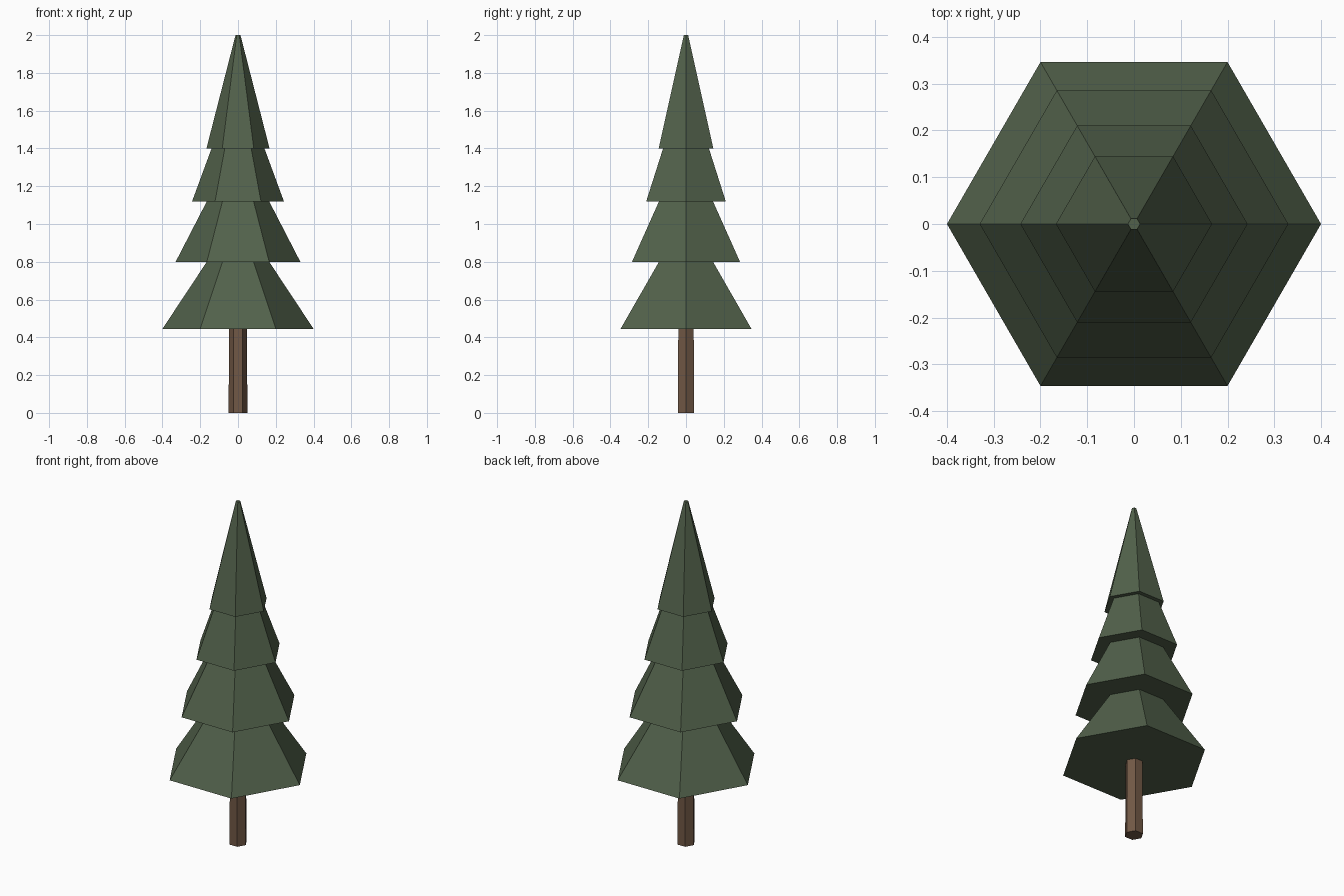
import bpy
import bmesh
from math import cos, sin, pi

cube = bpy.data.objects.get("Cube")
if cube:
    bpy.data.objects.remove(cube, do_unlink=True)

SIDES = 6


def make_material(name, rgb):
    mat = bpy.data.materials.new(name)
    mat.use_nodes = True
    colour = (*rgb, 1.0)
    mat.diffuse_color = colour
    mat.node_tree.nodes["Principled BSDF"].inputs["Base Color"].default_value = colour
    return mat


def hex_loft(name, profile, mat):
    """Closed six-sided solid through (radius, height) rings, corners on the x axis."""
    bm = bmesh.new()
    rings = [[bm.verts.new((r * cos(2 * pi * i / SIDES), r * sin(2 * pi * i / SIDES), z))
              for i in range(SIDES)] for r, z in profile]
    for low, high in zip(rings, rings[1:]):
        for i in range(SIDES):
            j = (i + 1) % SIDES
            bm.faces.new((low[i], low[j], high[j], high[i]))
    bm.faces.new(rings[0][::-1])
    bm.faces.new(rings[-1])
    mesh = bpy.data.meshes.new(name)
    bm.to_mesh(mesh)
    bm.free()
    mesh.materials.append(mat)
    obj = bpy.data.objects.new(name, mesh)
    bpy.context.collection.objects.link(obj)
    return obj


needles = make_material("needle_green", (0.084, 0.120, 0.070))
bark = make_material("bark_brown", (0.165, 0.098, 0.060))

# Trunk, slightly flared at the foot
hex_loft("trunk", [(0.05, 0), (0.047, 0.44), (0.047, 0.445)], bark)

# Foliage: one stepped solid of four skirts, narrowing to a blunt tip
foliage = [(0.40, 0.445), (0.165, 0.80),
           (0.33, 0.80), (0.165, 1.12),
           (0.243, 1.12), (0.14, 1.40),
           (0.167, 1.40), (0.013, 2.0)]
hex_loft("foliage", foliage, needles)
